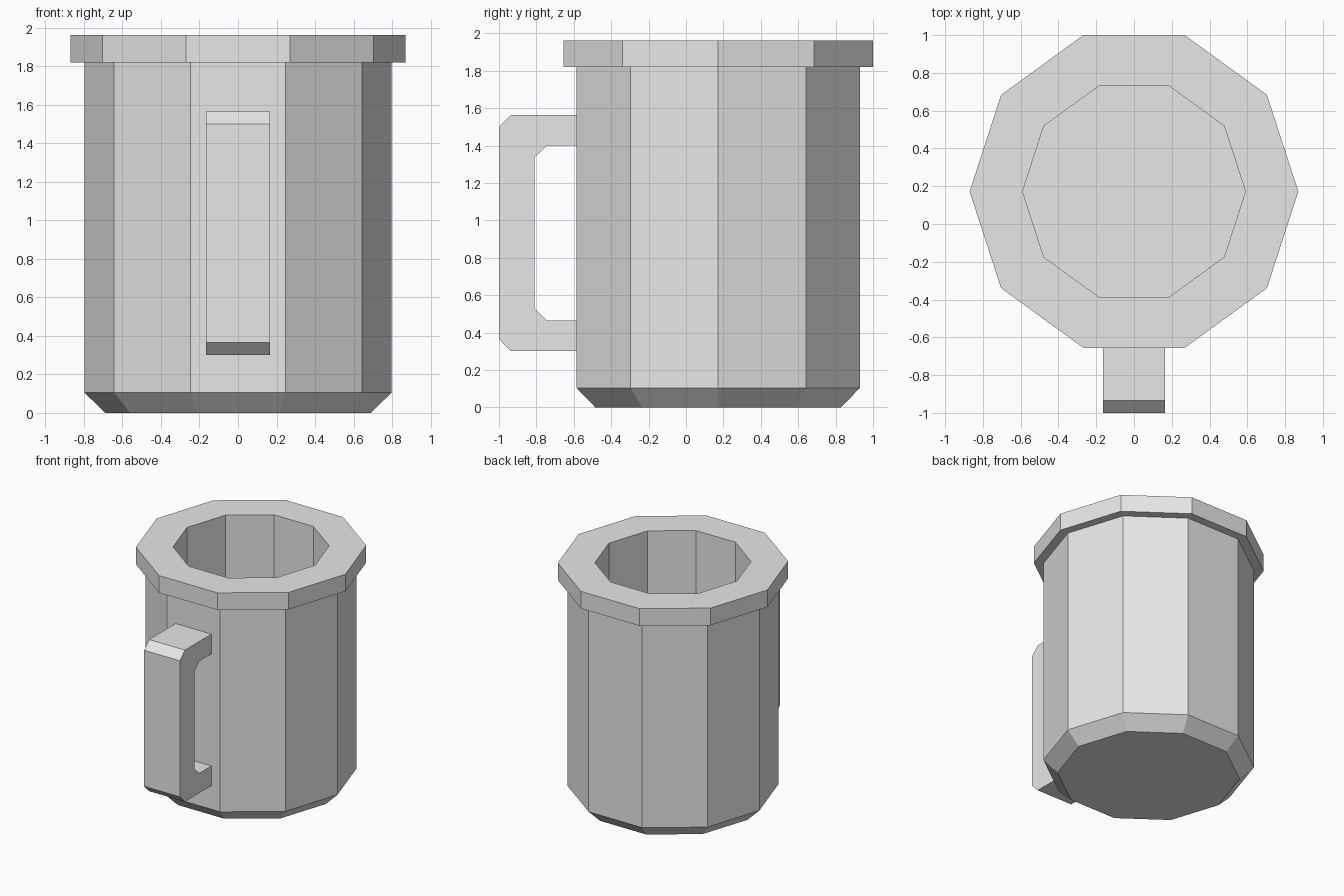
import bpy
import bmesh
from math import cos, sin, tau

cube = bpy.data.objects.get("Cube")
if cube:
    bpy.data.objects.remove(cube, do_unlink=True)

SIDES = 10
CENTRE_Y = 0.172

grey = bpy.data.materials.new("light_grey")
grey.use_nodes = True
grey.diffuse_color = (0.8, 0.8, 0.8, 1)
grey.node_tree.nodes["Principled BSDF"].inputs["Base Color"].default_value = (0.8, 0.8, 0.8, 1)


def make_object(name, bm):
    bmesh.ops.recalc_face_normals(bm, faces=bm.faces)
    mesh = bpy.data.meshes.new(name)
    bm.to_mesh(mesh)
    bm.free()
    mesh.materials.append(grey)
    obj = bpy.data.objects.new(name, mesh)
    bpy.context.collection.objects.link(obj)
    return obj


def faceted_lathe(name, profile):
    """Ten-sided solid from (radius, height) pairs, capped at both ends."""
    bm = bmesh.new()
    rings = [[bm.verts.new((r * cos(tau * i / SIDES), r * sin(tau * i / SIDES), z))
              for i in range(SIDES)] for r, z in profile]
    for low, high in zip(rings, rings[1:]):
        for i in range(SIDES):
            j = (i + 1) % SIDES
            bm.faces.new((low[i], low[j], high[j], high[i]))
    bm.faces.new(rings[0])
    bm.faces.new(rings[-1])
    obj = make_object(name, bm)
    obj.location.y = CENTRE_Y
    return obj


def extruded_side_profile(name, outline, half_width):
    """Prism along x from a (y, z) outline."""
    bm = bmesh.new()
    face = bm.faces.new([bm.verts.new((-half_width, y, z)) for y, z in outline])
    result = bmesh.ops.extrude_face_region(bm, geom=[face], use_keep_orig=True)
    moved = [v for v in result["geom"] if isinstance(v, bmesh.types.BMVert)]
    bmesh.ops.translate(bm, verts=moved, vec=(2 * half_width, 0, 0))
    return make_object(name, bm)


# Cup: chamfered foot, straight wall, overhanging rim, hollow inside
faceted_lathe("mug_body", [
    (0.69, 0), (0.797, 0.105), (0.797, 1.82), (0.87, 1.82),
    (0.87, 1.963), (0.59, 1.963), (0.59, 0.2)])

# Handle: upper half of the bracket, mirrored about its middle height
MID_Z = 0.933
upper = [(-1, 0.567), (-0.935, 0.632), (-0.58, 0.632),
         (-0.58, 0.467), (-0.745, 0.467), (-0.81, 0.404)]
outline = ([(y, MID_Z + h) for y, h in upper]
           + [(y, MID_Z - h) for y, h in reversed(upper)])
extruded_side_profile("handle", outline, 0.165)
